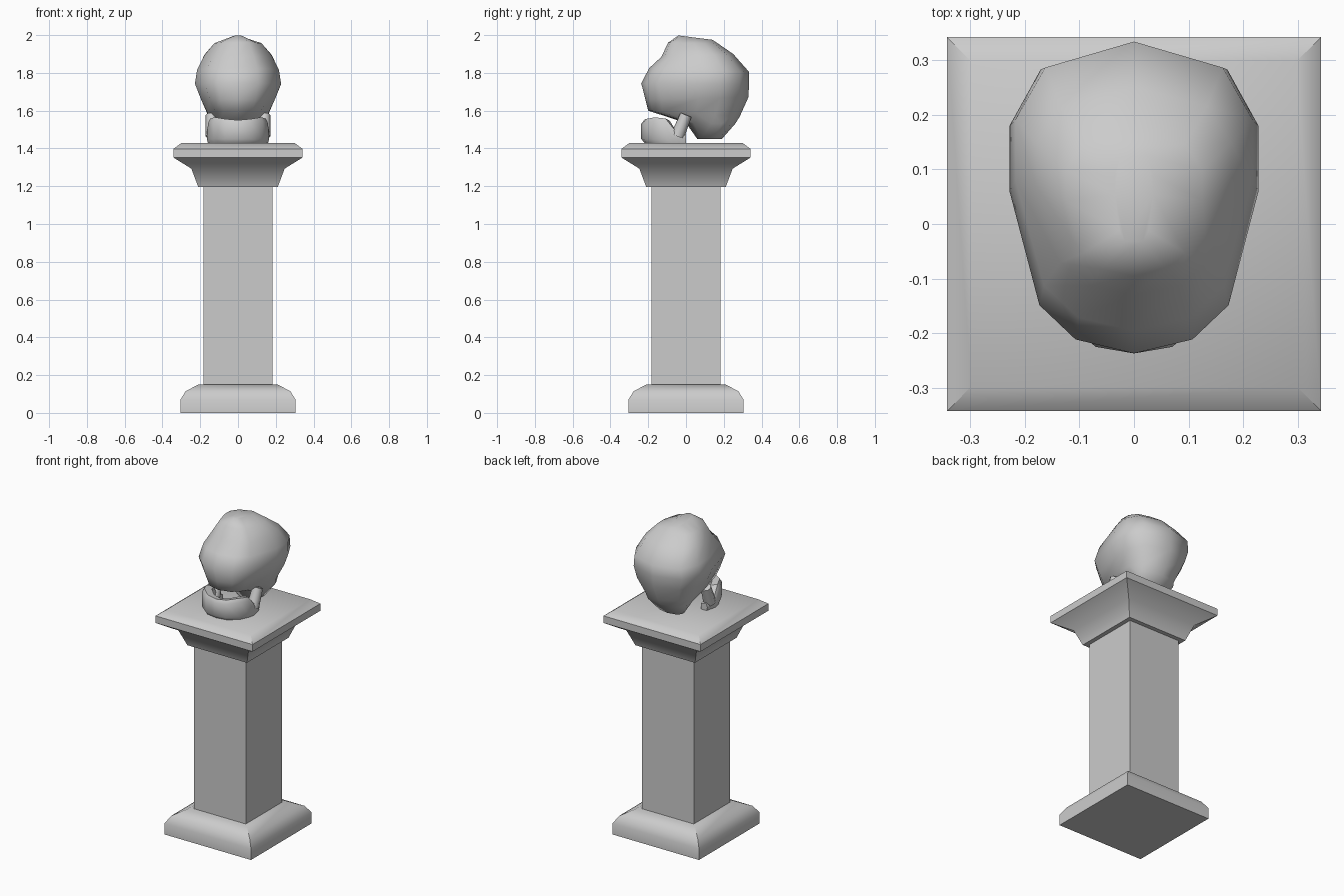
import bpy, bmesh, math
from mathutils import Vector

if "Cube" in bpy.data.objects:
    bpy.data.objects.remove(bpy.data.objects["Cube"])


def finish(name, bm, angle):
    bmesh.ops.recalc_face_normals(bm, faces=bm.faces)
    me = bpy.data.meshes.new(name)
    bm.to_mesh(me)
    bm.free()
    ob = bpy.data.objects.new(name, me)
    bpy.context.collection.objects.link(ob)
    bpy.ops.object.select_all(action='DESELECT')
    ob.select_set(True)
    bpy.context.view_layer.objects.active = ob
    bpy.ops.object.shade_smooth_by_angle(angle=math.radians(angle))
    return ob


def loft(name, rings, angle):
    """Skin closed rings of equal point count and cap both ends."""
    bm = bmesh.new()
    loops = [[bm.verts.new(p) for p in r] for r in rings]
    n = len(loops[0])
    for a, b in zip(loops, loops[1:]):
        for i in range(n):
            j = (i + 1) % n
            bm.faces.new((a[i], a[j], b[j], b[i]))
    bm.faces.new(loops[0][::-1])
    bm.faces.new(loops[-1])
    return finish(name, bm, angle)


def square_stack(name, profile, angle=38):
    return loft(name, [[(-w, -w, z), (w, -w, z), (w, w, z), (-w, w, z)]
                       for w, z in profile], angle)


# Pedestal
square_stack("pedestal_base", [(.305, 0), (.305, .07), (.277, .115), (.21, .15)])
square_stack("pedestal_shaft", [(.183, .15), (.183, 1.195)])
square_stack("pedestal_capital", [(.21, 1.195), (.247, 1.293), (.342, 1.352),
                                  (.342, 1.397), (.298, 1.43)])

# Cranium: tilted horizontal rings, (front y, front z, back y, back z, half width)
half = [(0, 0), (.47, .045), (.76, .155), (1, .52), (1, .73), (.75, .91), (0, 1)]
outline = half + [(-x, t) for x, t in half[-2:0:-1]]
levels = [(.06, 1.45, .19, 1.45, .08),
          (0, 1.535, .26, 1.53, .135),
          (-.20, 1.60, .285, 1.57, .16),
          (-.215, 1.66, .33, 1.67, .198),
          (-.237, 1.745, .334, 1.74, .228),
          (-.195, 1.825, .334, 1.805, .217),
          (-.13, 1.885, .25, 1.90, .178),
          (-.095, 1.96, .17, 1.955, .125),
          (-.04, 1.998, .14, 1.975, .035)]
loft("cranium", [[(x * w, yf + (yb - yf) * t, zf + (zb - zf) * t) for x, t in outline]
                 for yf, zf, yb, zb, w in levels], 60)

# Jaw: horseshoe band, (x, y, top z) along the outer edge
side = [(.15, 0, 1.475), (.165, -.07, 1.505), (.157, -.115, 1.558),
        (.13, -.175, 1.565), (.07, -.225, 1.556), (0, -.237, 1.55)]
path = side + [(-x, y, z) for x, y, z in side[-2::-1]]
rings = []
for x, y, top in path:
    xi, yi = x * .7, y * .76
    rings.append([(x * .97, y * .93, 1.43), (x, y, 1.45), (x, y, top - .02),
                  (x * .94, y * .94, top), (xi, yi, top - .01), (xi, yi, 1.43)])
loft("jaw", rings, 45)

# Jaw hinges
bm = bmesh.new()
for s in (-1, 1):
    a, b = Vector((s * .135, -.045, 1.465)), Vector((s * .14, .0, 1.578))
    d = b - a
    m = d.to_track_quat('Z', 'Y').to_matrix().to_4x4()
    m.translation = (a + b) / 2
    bmesh.ops.create_cone(bm, cap_ends=True, segments=8, radius1=.037, radius2=.031,
                          depth=d.length, matrix=m)
finish("jaw_hinges", bm, 50)
